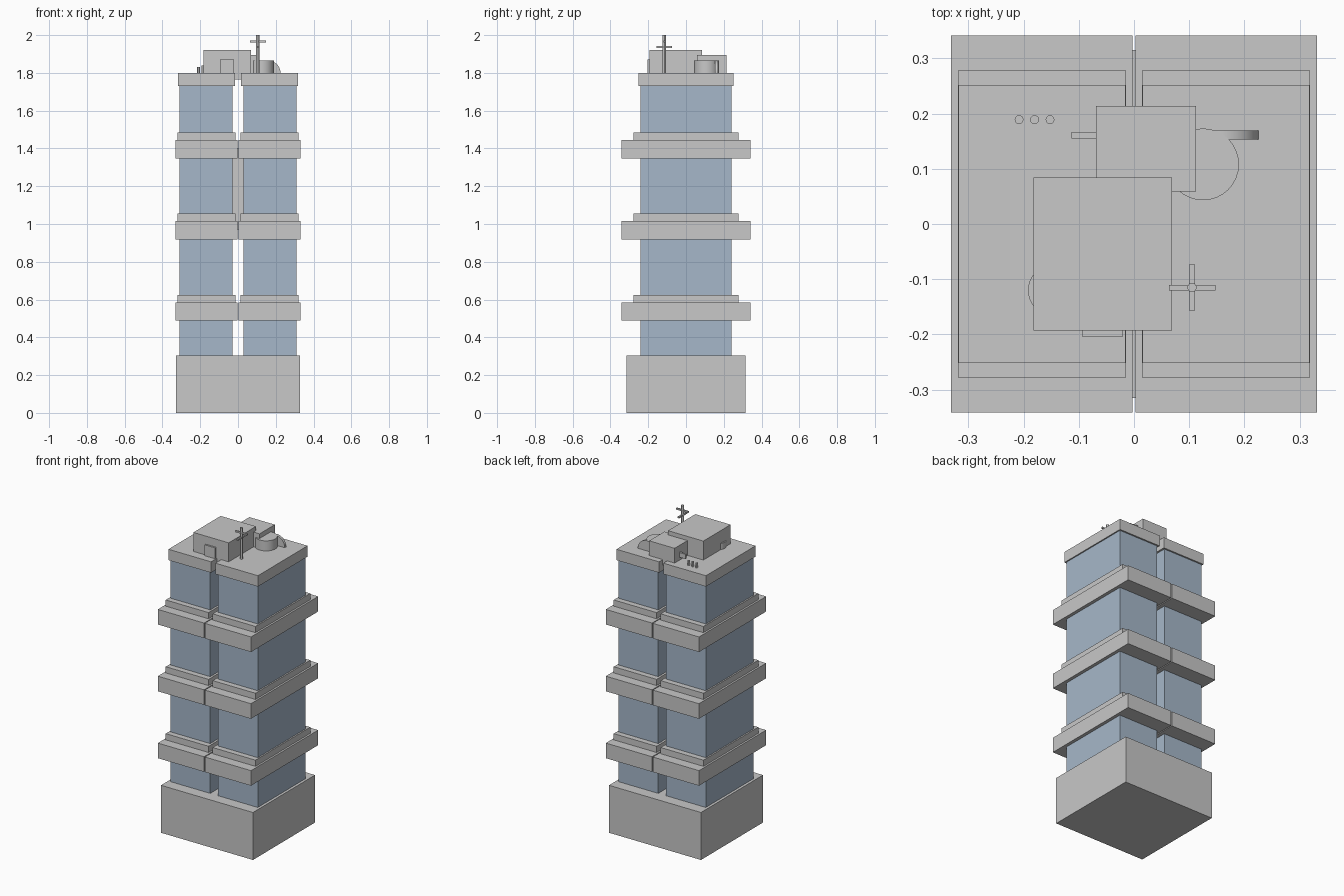
import bpy, math

if "Cube" in bpy.data.objects:
    bpy.data.objects.remove(bpy.data.objects["Cube"])


def material(name, rgb):
    m = bpy.data.materials.new(name)
    m.diffuse_color = (*rgb, 1)
    m.use_nodes = True
    m.node_tree.nodes["Principled BSDF"].inputs["Base Color"].default_value = m.diffuse_color
    return m


GREY = material("concrete grey", (0.58, 0.58, 0.58))
BLUE = material("glass blue", (0.38, 0.475, 0.585))


def box(name, x, y, z, mat=GREY):
    """Box from (min, max) ranges."""
    bpy.ops.mesh.primitive_cube_add(size=1, location=[sum(r) / 2 for r in (x, y, z)])
    o = bpy.context.object
    o.name = name
    o.scale = [r[1] - r[0] for r in (x, y, z)]
    bpy.ops.object.transform_apply(location=False, rotation=False, scale=True)
    o.data.materials.append(mat)
    return o


def cyl(name, centre, r, depth, sides=32, rot=(0, 0, 0)):
    bpy.ops.mesh.primitive_cylinder_add(vertices=sides, radius=r, depth=depth,
                                        location=centre, rotation=rot)
    o = bpy.context.object
    o.name = name
    o.data.materials.append(GREY)
    bpy.ops.object.shade_smooth_by_angle(angle=math.radians(30))
    return o


# Podium
box("base", (-0.327, 0.327), (-0.315, 0.315), (0, 0.305))

# Twin towers with floor bands, ledges and roof slabs
for side, s in (("left", -1), ("right", 1)):
    def span(a, b):
        return tuple(sorted((s * a, s * b)))
    box(side + "_glass", span(0.028, 0.31), (-0.242, 0.242), (0.30, 1.74), BLUE)
    for i, z in enumerate((0.488, 0.918, 1.347)):
        box(f"{side}_band_{i}", span(0.003, 0.331), (-0.341, 0.341), (z, z + 0.097))
        box(f"{side}_ledge_{i}", span(0.0145, 0.319), (-0.278, 0.278), (z + 0.096, z + 0.137))
    box(side + "_roof", span(0.0155, 0.318), (-0.252, 0.252), (1.73, 1.80))

# Bridge between the towers
box("bridge", (-0.029, 0.029), (-0.15, 0.15), (0.97, 1.40))

# Rooftop plant rooms
box("plant_room", (-0.182, 0.069), (-0.193, 0.084), (1.765, 1.922))
box("rear_plant_room", (-0.069, 0.112), (0.059, 0.214), (1.765, 1.895))
box("door", (-0.094, -0.02), (-0.204, -0.19), (1.795, 1.87))
box("duct", (-0.113, -0.06), (0.155, 0.167), (1.82, 1.85))

# Tanks, upright disc and vents
cyl("tank", (0.125, 0.108, 1.83), 0.065, 0.07)
cyl("small_tank", (-0.146, -0.12, 1.817), 0.046, 0.045)
cyl("upright_disc", (0.16, 0.161, 1.80), 0.065, 0.016, 32, (math.pi / 2, 0, 0))
for i in range(3):
    cyl(f"vent_{i}", (-0.208 + 0.028 * i, 0.189, 1.812), 0.008, 0.036, 12)

# Antenna
cyl("mast", (0.105, -0.115, 1.898), 0.0085, 0.204, 12)
box("antenna_bar_x", (0.063, 0.148), (-0.12, -0.11), (1.962, 1.972))
box("antenna_bar_y", (0.1, 0.11), (-0.157, -0.073), (1.932, 1.942))
